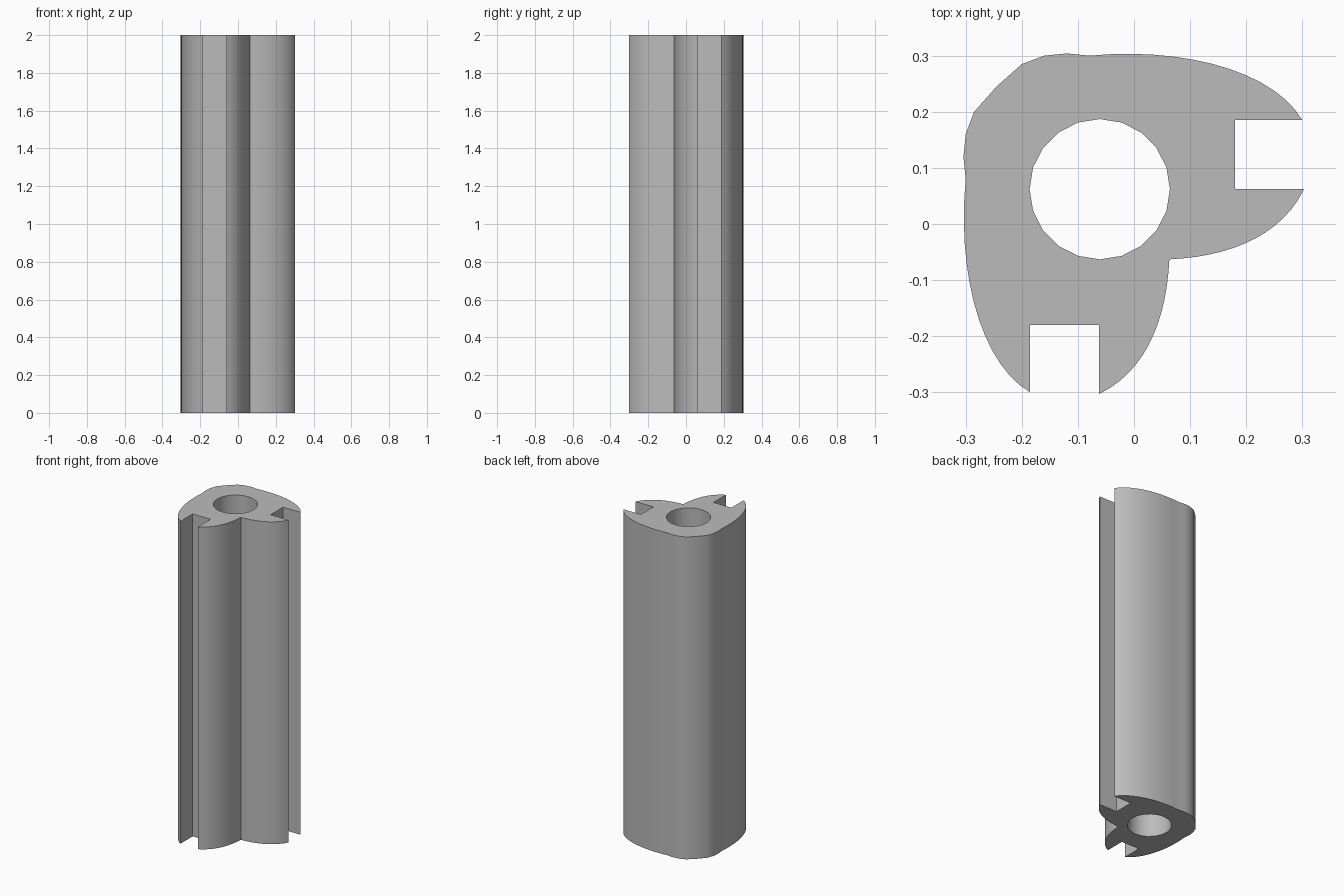
import bpy, bmesh, math
from mathutils import Vector
from mathutils.geometry import interpolate_bezier

cube = bpy.data.objects.get("Cube")
if cube:
    bpy.data.objects.remove(cube, do_unlink=True)

HEIGHT = 2.0


def arc(*pts, count=14):
    """Sample a cubic curve from start, two handles and end."""
    return [(p.x, p.y) for p in interpolate_bezier(*[Vector(p) for p in pts], count)]


# Half of the outline, from inner corner round to the diagonal
half = arc((.063, -.063), (.17, -.058), (.262, -.022), (.303, .062))
half += [(.18, .062), (.18, .185)]                      # square slot
half += arc((.3, .185), (.25, .272), (.09, .316), (-.08, .3))
half += [(-.12, .304), (-.16, .3), (-.2, .285)]         # rounded back corner
diagonal = [(-.245, .245)]

# The other half mirrors across the diagonal
outline = half + diagonal + [(-y, -x) for x, y in reversed(half[1:])]

# Round bore
bore = [(-.061 + .125 * math.cos(math.tau * i / 20),
         .062 + .125 * math.sin(math.tau * i / 20)) for i in range(20)]

bm = bmesh.new()
cap_edges = {0: [], HEIGHT: []}
for loop in (outline, bore):
    rings = {}
    for z in cap_edges:
        ring = [bm.verts.new((x, y, z)) for x, y in loop]
        cap_edges[z] += [bm.edges.new((ring[i - 1], ring[i])) for i in range(len(ring))]
        rings[z] = ring
    low, high = rings[0], rings[HEIGHT]
    for i in range(len(loop)):
        bm.faces.new((low[i - 1], low[i], high[i], high[i - 1]))

# End caps with the bore left open
for z, edges in cap_edges.items():
    bmesh.ops.triangle_fill(bm, edges=edges, use_beauty=True, normal=(0, 0, 1))
bmesh.ops.recalc_face_normals(bm, faces=bm.faces[:])

mesh = bpy.data.meshes.new("slotted_post")
bm.to_mesh(mesh)
bm.free()
post = bpy.data.objects.new("slotted_post", mesh)
bpy.context.collection.objects.link(post)

# Plain grey finish
grey = bpy.data.materials.new("light_grey")
grey.use_nodes = True
colour = (.5, .5, .5, 1)
grey.diffuse_color = colour
grey.node_tree.nodes["Principled BSDF"].inputs["Base Color"].default_value = colour
mesh.materials.append(grey)

# Smooth curved walls, crisp slots and ends
bpy.ops.object.select_all(action="DESELECT")
post.select_set(True)
bpy.context.view_layer.objects.active = post
bpy.ops.object.shade_smooth_by_angle(angle=math.radians(30))
